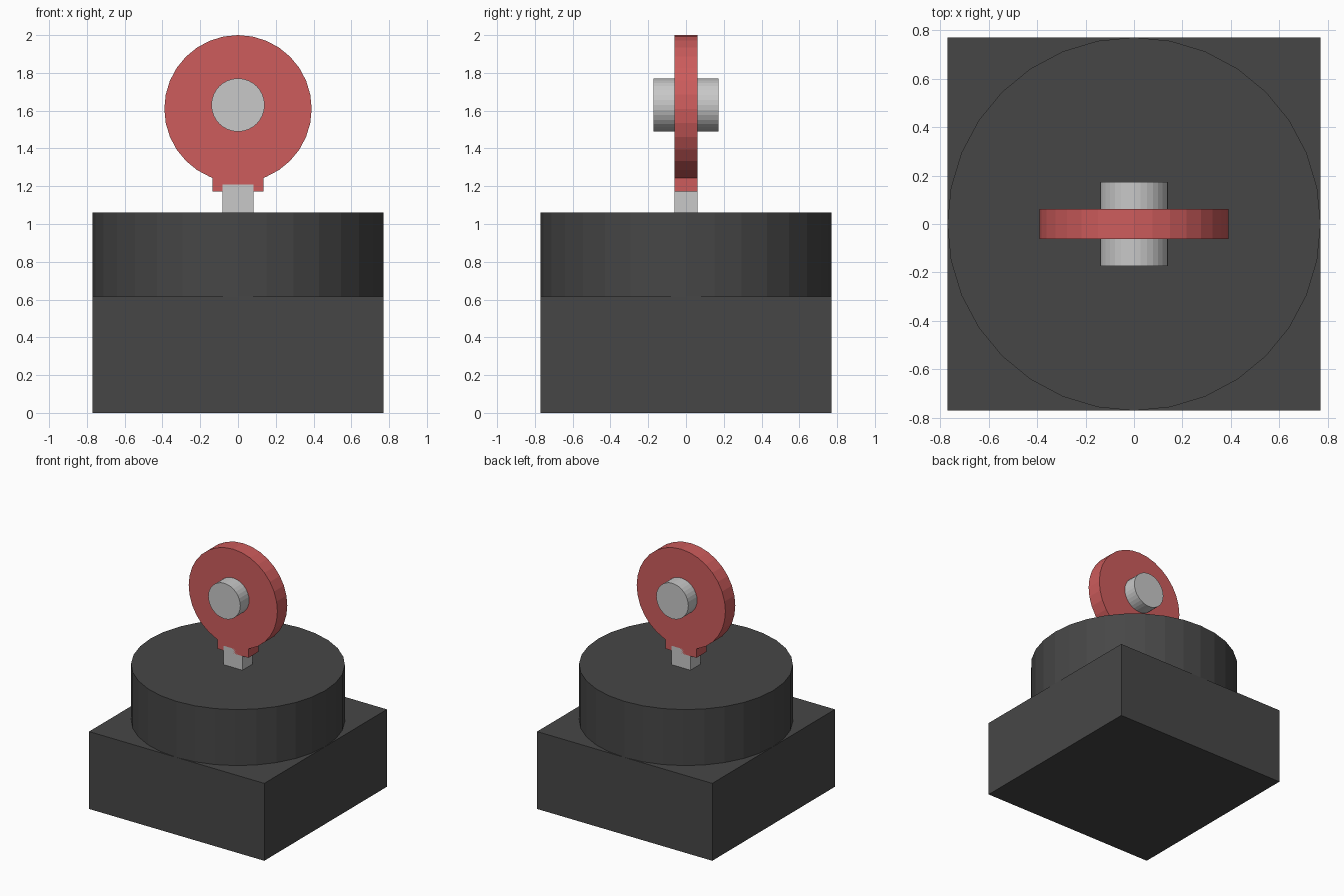
import bpy, bmesh
from math import sin, cos, asin, pi

if "Cube" in bpy.data.objects:
    bpy.data.objects.remove(bpy.data.objects["Cube"], do_unlink=True)


def material(name, rgb):
    mat = bpy.data.materials.new(name)
    mat.use_nodes = True
    mat.diffuse_color = (*rgb, 1)
    mat.node_tree.nodes["Principled BSDF"].inputs["Base Color"].default_value = (*rgb, 1)
    return mat


charcoal = material("charcoal", (0.062, 0.062, 0.062))
red = material("soft red", (0.610, 0.107, 0.107))
silver = material("light grey", (0.578, 0.578, 0.578))


def box(name, size, z0, mat):
    bpy.ops.mesh.primitive_cube_add(size=1, location=(0, 0, z0 + size[2] / 2))
    ob = bpy.context.object
    ob.name, ob.scale = name, size
    ob.data.materials.append(mat)


def cylinder(name, radius, depth, z, mat, turn=0):
    bpy.ops.mesh.primitive_cylinder_add(vertices=32, radius=radius, depth=depth,
                                        location=(0, 0, z), rotation=(turn, 0, 0))
    ob = bpy.context.object
    ob.name = name
    ob.data.materials.append(mat)


def extrude_profile(name, points, depth, mat):
    """Extrude an x-z outline along y, centred on y = 0."""
    bm = bmesh.new()
    face = bm.faces.new([bm.verts.new((x, -depth / 2, z)) for x, z in points])
    result = bmesh.ops.extrude_face_region(bm, geom=[face])
    moved = [v for v in result["geom"] if isinstance(v, bmesh.types.BMVert)]
    bmesh.ops.translate(bm, vec=(0, depth, 0), verts=moved)
    bmesh.ops.recalc_face_normals(bm, faces=bm.faces)
    mesh = bpy.data.meshes.new(name)
    bm.to_mesh(mesh)
    bm.free()
    ob = bpy.data.objects.new(name, mesh)
    bpy.context.collection.objects.link(ob)
    mesh.materials.append(mat)


# Square base with round drum
box("base", (1.54, 1.54, 0.615), 0, charcoal)
cylinder("drum", 0.77, 0.445, 0.8375, charcoal)

# Stem between drum and lever
box("stem", (0.165, 0.124, 0.16), 1.05, silver)

# Round lever with a square neck, as one outline
radius, centre, neck, sides = 0.39, 1.61, 0.135, 32
gap = asin(neck / radius)
angles = [gap] + [2 * pi * i / sides for i in range(sides)
                  if gap < 2 * pi * i / sides < 2 * pi - gap] + [2 * pi - gap]
outline = [(radius * sin(a), centre - radius * cos(a)) for a in angles]
outline += [(-neck, 1.172), (neck, 1.172)]
extrude_profile("lever_disc", outline, 0.124, red)

# Pin through the disc
cylinder("pin", 0.141, 0.345, 1.63, silver, pi / 2)
